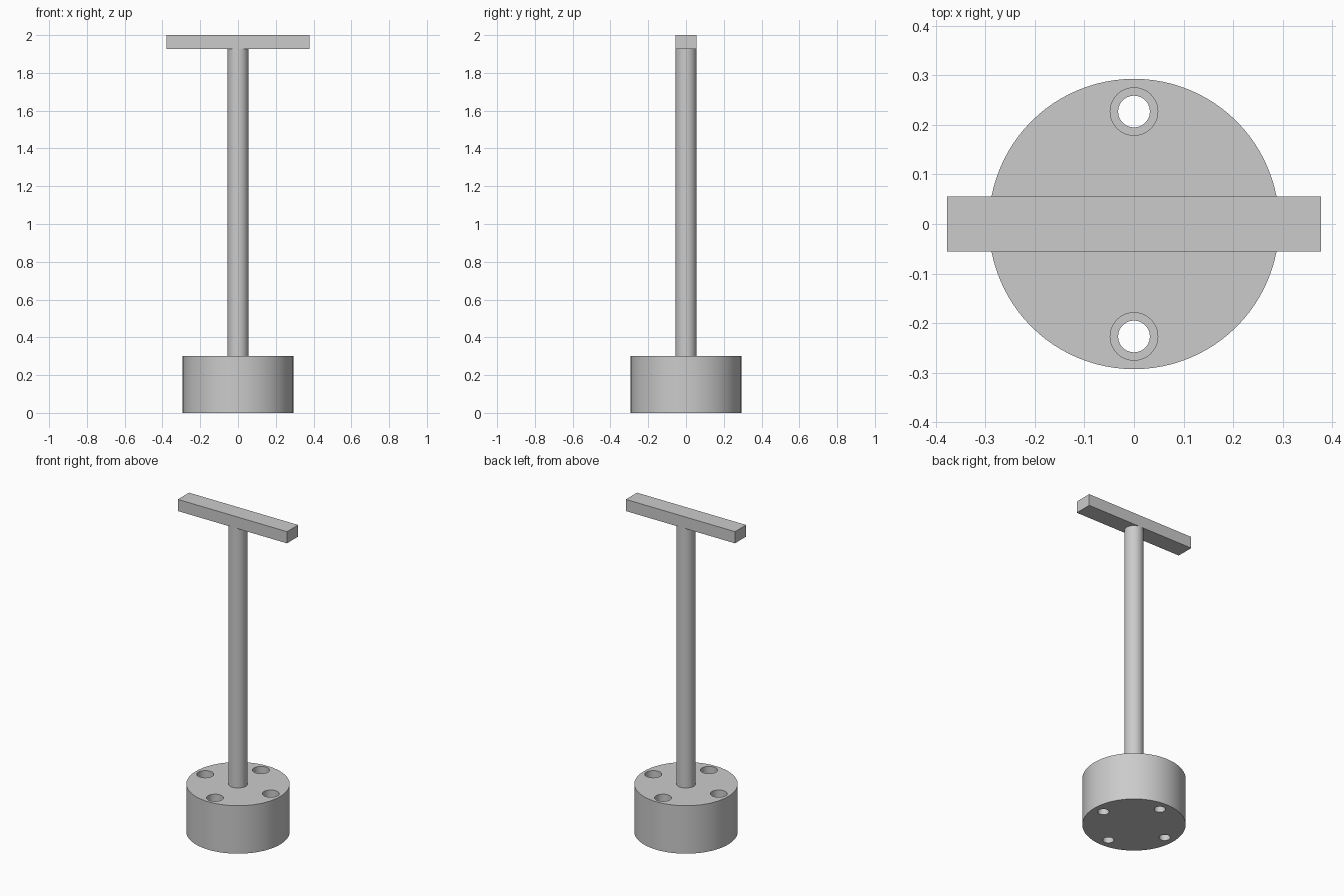
import bpy
from math import cos, sin, pi, radians

cube = bpy.data.objects.get("Cube")
if cube:
    bpy.data.objects.remove(cube, do_unlink=True)

# Material
grey = bpy.data.materials.new("plain_grey")
grey.use_nodes = True
colour = (0.6, 0.6, 0.6, 1)
grey.diffuse_color = colour
grey.node_tree.nodes["Principled BSDF"].inputs["Base Color"].default_value = colour

BASE_R, BASE_H = 0.293, 0.30
BAR_W, BAR_D, BAR_H = 0.755, 0.11, 0.073
POST_R = 0.055
HOLE_RING, HOLE_R, BORE_R, BORE_DEPTH = 0.227, 0.032, 0.048, 0.08


def cylinder(name, r, z0, z1, x=0, y=0, sides=64):
    bpy.ops.mesh.primitive_cylinder_add(
        vertices=sides, radius=r, depth=z1 - z0, location=(x, y, (z0 + z1) / 2))
    ob = bpy.context.object
    ob.name = name
    ob.data.materials.append(grey)
    return ob


def smooth(ob):
    bpy.ops.object.select_all(action='DESELECT')
    ob.select_set(True)
    bpy.context.view_layer.objects.active = ob
    bpy.ops.object.shade_smooth_by_angle(angle=radians(30))


def cut(ob, cutter):
    bpy.context.view_layer.objects.active = ob
    mod = ob.modifiers.new("cut", 'BOOLEAN')
    mod.operation = 'DIFFERENCE'
    mod.solver = 'EXACT'
    mod.object = cutter
    bpy.ops.object.modifier_apply(modifier=mod.name)
    bpy.data.objects.remove(cutter, do_unlink=True)


# Round base with four counterbored through holes
base = cylinder("base", BASE_R, 0, BASE_H, sides=96)
for i in range(4):
    x, y = HOLE_RING * cos(i * pi / 2), HOLE_RING * sin(i * pi / 2)
    cut(base, cylinder("hole_cutter", HOLE_R, -0.1, BASE_H + 0.1, x, y, 48))
    cut(base, cylinder("bore_cutter", BORE_R, BASE_H - BORE_DEPTH, BASE_H + 0.1, x, y, 48))
smooth(base)

# Upright post
smooth(cylinder("post", POST_R, BASE_H, 2 - BAR_H))

# Crossbar on top
bpy.ops.mesh.primitive_cube_add(size=1, location=(0, 0, 2 - BAR_H / 2))
bar = bpy.context.object
bar.name = "crossbar"
bar.scale = (BAR_W, BAR_D, BAR_H)
bpy.ops.object.transform_apply(location=False, rotation=False, scale=True)
bar.data.materials.append(grey)
